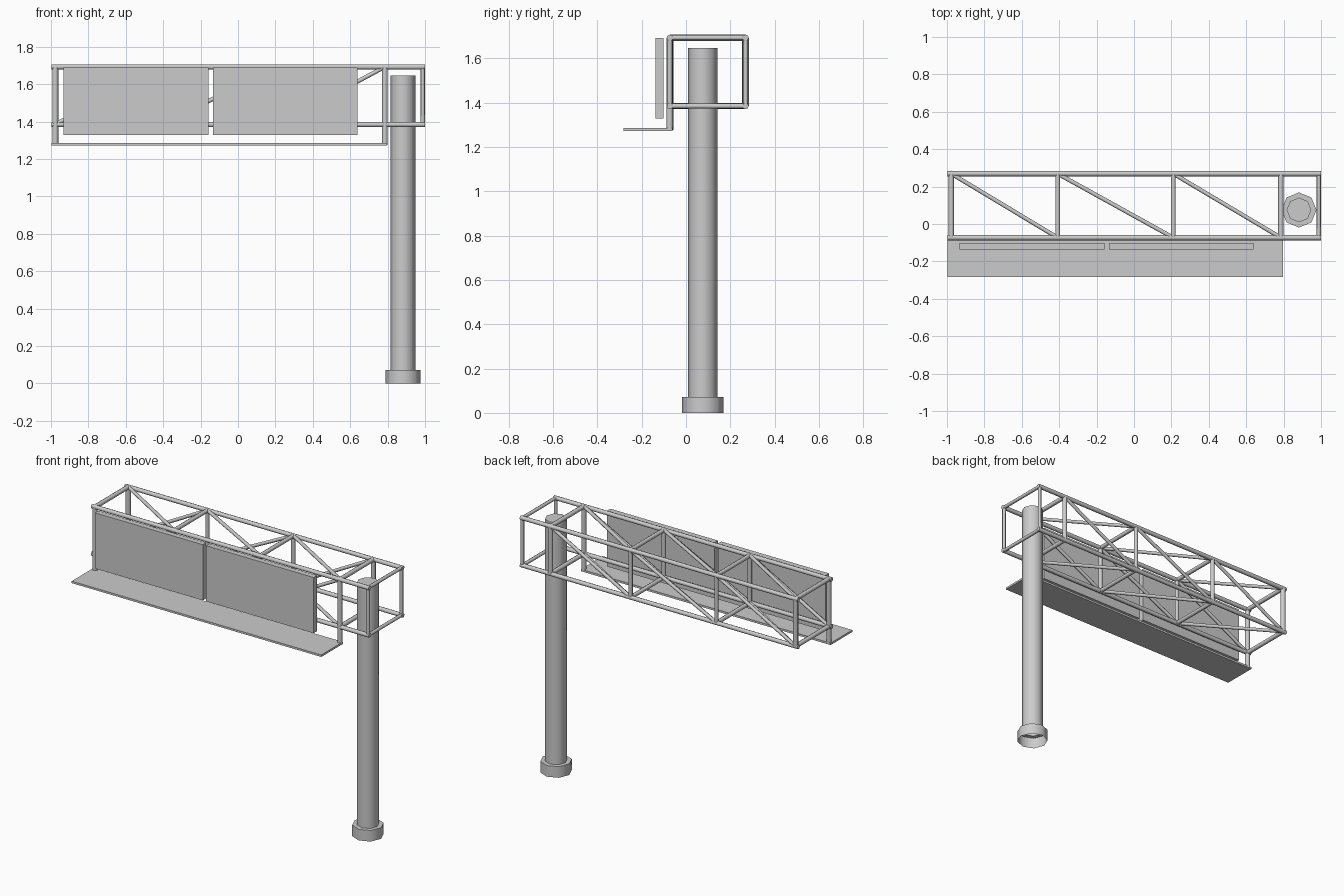
import bpy, bmesh, math
from mathutils import Vector

if "Cube" in bpy.data.objects:
    bpy.data.objects.remove(bpy.data.objects["Cube"])


def finish(name, bm):
    mesh = bpy.data.meshes.new(name)
    bmesh.ops.recalc_face_normals(bm, faces=bm.faces[:])
    bm.to_mesh(mesh)
    bm.free()
    ob = bpy.data.objects.new(name, mesh)
    bpy.context.collection.objects.link(ob)
    return ob


def smooth(ob, angle=50):
    bpy.ops.object.select_all(action='DESELECT')
    ob.select_set(True)
    bpy.context.view_layer.objects.active = ob
    bpy.ops.object.shade_smooth_by_angle(angle=math.radians(angle))


def tube(name, a, b, r, sides=8):
    a, b = Vector(a), Vector(b)
    bm = bmesh.new()
    bmesh.ops.create_cone(bm, cap_ends=True, segments=sides, radius1=r, radius2=r,
                          depth=(b - a).length)
    ob = finish(name, bm)
    ob.rotation_mode = 'QUATERNION'
    ob.rotation_quaternion = (b - a).to_track_quat('Z', 'Y')
    ob.location = (a + b) / 2
    smooth(ob)
    return ob


def box(name, lo, hi):
    lo, hi = Vector(lo), Vector(hi)
    bm = bmesh.new()
    bmesh.ops.create_cube(bm, size=1)
    for v in bm.verts:
        v.co = (lo + hi) / 2 + v.co * (hi - lo)
    return finish(name, bm)


# pole and base collar: one octagonal lathe, open underneath
profile = [(0.094, 0), (0.094, 0.072), (0.066, 0.072), (0.066, 1.645)]
bm = bmesh.new()
rings = [[bm.verts.new((0.882 + r * math.cos(k * math.pi / 4),
                        0.075 + r * math.sin(k * math.pi / 4), z)) for k in range(8)]
         for r, z in profile]
for lower, upper in zip(rings, rings[1:]):
    for k in range(8):
        n = (k + 1) % 8
        bm.faces.new((lower[k], lower[n], upper[n], upper[k]))
bm.faces.new(rings[-1])
smooth(finish("pole", bm))

# truss chords
YF, YB, ZB, ZT = -0.073, 0.269, 1.384, 1.692
for y in (YF, YB):
    for z in (ZB, ZT):
        tube("chord", (-0.998, y, z), (0.999, y, z), 0.014)

# truss frames: posts and cross bars; two front posts reach down to the walkway
frames = [(-0.977, 0.019), (-0.408, 0.013), (0.21, 0.013), (0.785, 0.015), (0.988, 0.011)]
for i, (x, r) in enumerate(frames):
    for y in (YF, YB):
        low = 1.275 if y == YF and i in (0, 3) else ZB
        tube("post", (x, y, low), (x, y, ZT), min(r, 0.016))
    for z in (ZB, ZT):
        tube("cross_bar", (x, YF, z), (x, YB, z), min(r, 0.014))

# diagonal braces on all four truss sides
for (x0, _), (x1, _) in zip(frames[:3], frames[1:4]):
    for y in (YF, YB):
        tube("side_brace", (x0, y, ZB), (x1, y, ZT), 0.011)
    for z in (ZB, ZT):
        tube("flat_brace", (x0, YB, z), (x1, YF, z), 0.011)

# sign panels
for x0, x1 in ((-0.933, -0.157), (-0.133, 0.64)):
    box("sign_panel", (x0, -0.137, 1.328), (x1, -0.102, 1.69))

# walkway plate
box("walkway", (-0.998, -0.283, 1.271), (0.797, -0.06, 1.284))
